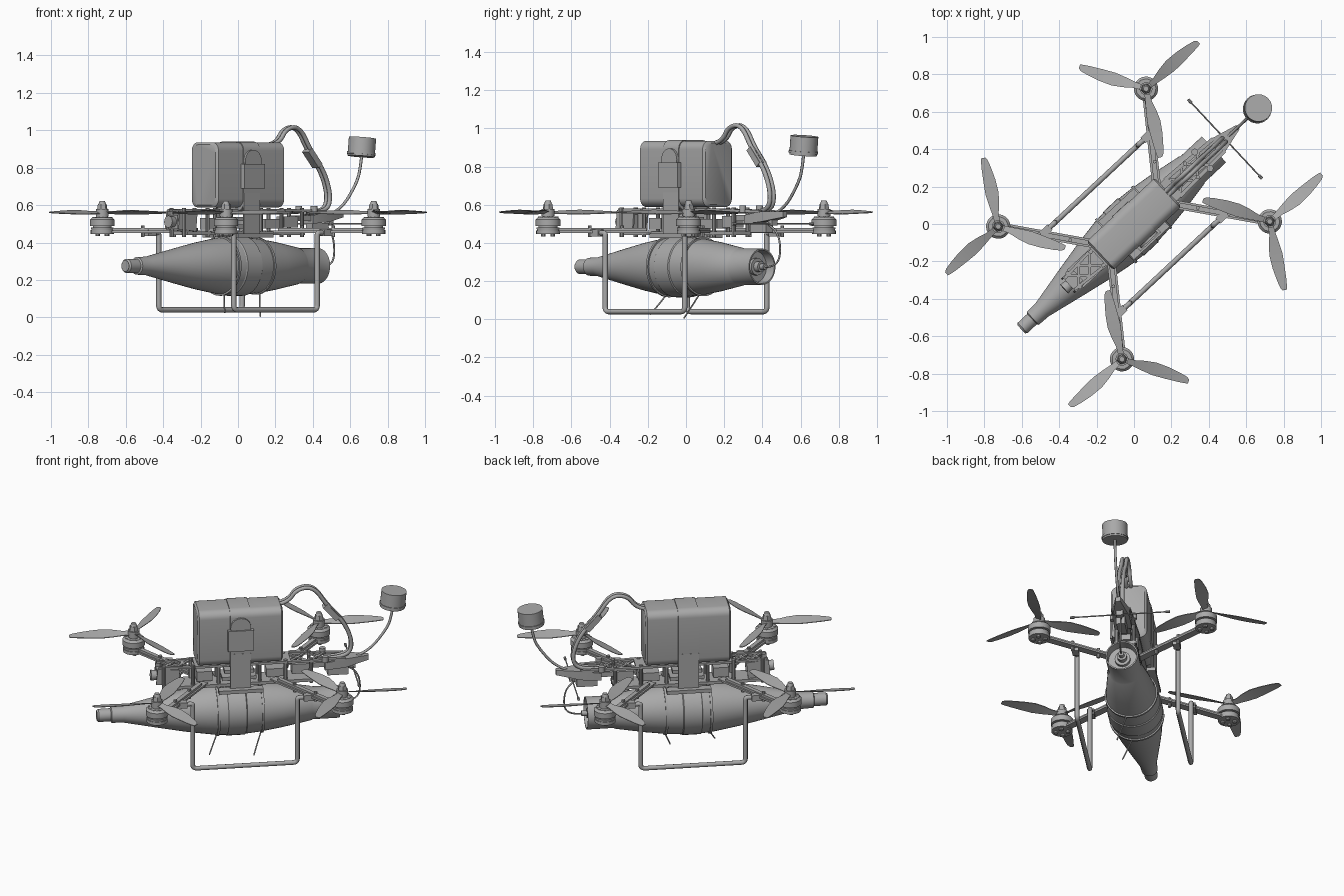
import bpy, bmesh
from math import radians, pi, cos, sin, tan
from mathutils import Vector, Matrix

cube = bpy.data.objects.get("Cube")
if cube:
    bpy.data.objects.remove(cube)

HEADING = radians(43)   # parts are built along x, then turned to the heading
Z = Vector((0, 0, 1))

grey = bpy.data.materials.new("mid_grey")
grey.use_nodes = True
grey.diffuse_color = (0.4, 0.4, 0.4, 1)
grey.node_tree.nodes["Principled BSDF"].inputs["Base Color"].default_value = (0.4, 0.4, 0.4, 1)


def add(name, data):
    ob = bpy.data.objects.new(name, data)
    data.materials.append(grey)
    ob.rotation_euler.z = HEADING
    bpy.context.collection.objects.link(ob)
    return ob


def finish(name, bm):
    bmesh.ops.recalc_face_normals(bm, faces=bm.faces)
    me = bpy.data.meshes.new(name)
    bm.to_mesh(me)
    bm.free()
    for p in me.polygons:
        p.use_smooth = True
    me.set_sharp_from_angle(angle=radians(32))
    return add(name, me)


def box(bm, centre, size, turn=0.0, tilt=0.0):
    m = (Matrix.Translation(centre) @ Matrix.Rotation(turn, 4, 'Z')
         @ Matrix.Rotation(tilt, 4, 'Y') @ Matrix.Diagonal((*size, 1)))
    bmesh.ops.create_cube(bm, size=1, matrix=m)


def bar(bm, a, b, width, height):
    a, b = Vector(a), Vector(b)
    d = b - a
    m = Matrix.Translation((a + b) / 2) @ d.to_track_quat('X', 'Z').to_matrix().to_4x4()
    bmesh.ops.create_cube(bm, size=1, matrix=m @ Matrix.Diagonal((d.length, width, height, 1)))


def rod(bm, a, b, r1, r2=None, sides=16):
    a, b = Vector(a), Vector(b)
    d = b - a
    m = Matrix.Translation((a + b) / 2) @ d.to_track_quat('Z', 'Y').to_matrix().to_4x4()
    bmesh.ops.create_cone(bm, cap_ends=True, segments=sides, radius1=r1,
                          radius2=r1 if r2 is None else r2, depth=d.length, matrix=m)


def loft(bm, rings, caps=True):
    loops = [[bm.verts.new(p) for p in ring] for ring in rings]
    n = len(loops[0])
    for a, b in zip(loops, loops[1:]):
        for i in range(n):
            j = (i + 1) % n
            bm.faces.new((a[i], a[j], b[j], b[i]))
    if caps:
        bm.faces.new(loops[0])
        bm.faces.new(loops[-1])


def tube(name, points, radius):
    cu = bpy.data.curves.new(name, 'CURVE')
    cu.dimensions = '3D'
    cu.bevel_depth = radius
    cu.bevel_resolution = 2
    cu.use_fill_caps = True
    sp = cu.splines.new('NURBS')
    sp.points.add(len(points) - 1)
    for q, p in zip(sp.points, points):
        q.co = (*p, 1)
    sp.order_u = 3
    sp.use_endpoint_u = True
    sp.resolution_u = 6
    return add(name, cu)


def lathe(name, profile, z, sides=40):
    bm = bmesh.new()
    loft(bm, [[(x, r * cos(2 * pi * i / sides), z + r * sin(2 * pi * i / sides))
               for i in range(sides)] for x, r in profile])
    return finish(name, bm)


def rounded(x, hy, z0, z1, rad, steps=6):
    # rounded rectangle across the heading
    pts = []
    for k, (sy, zc) in enumerate(((1, z1 - rad), (-1, z1 - rad), (-1, z0 + rad), (1, z0 + rad))):
        for i in range(steps + 1):
            a = pi / 2 * (k + i / steps)
            pts.append((x, sy * (hy - rad) + rad * cos(a), zc + rad * sin(a)))
    return pts


# Slung body: stepped nose, long cone, belly, tail cup with a recess
AXIS = 0.275
lathe("slung_body", [(-.82, .034), (-.825, .03), (-.815, .038), (-.745, .038), (-.74, .047), (-.67, .05),
                     (-.45, .096), (-.3, .126), (-.15, .15), (-.08, .156), (-.075, .16), (.03, .16),
                     (.035, .155), (.12, .148), (.25, .13), (.42, .1), (.43, .095), (.585, .095),
                     (.585, .087), (.53, .083)], AXIS)
lathe("tail_plug", [(.52, .045), (.55, .045), (.55, .028), (.58, .028), (.58, .016), (.61, .016)], AXIS, 20)

# Ties around the slung body, with loose ends hanging down
for i, (x, r) in enumerate(((-.13, .156), (.13, .15))):
    lathe(f"tie_{i}", [(x - .007, r - .01), (x - .007, r + .004), (x + .007, r + .004), (x + .007, r - .01)], AXIS)
    tube(f"tie_end_{i}", [(x, -.03, AXIS - r), (x - .02, -.05, .08), (x - .05, -.09, .005 + .02 * (1 - i))], .004)

# Battery with rounded long edges
bm = bmesh.new()
loft(bm, [rounded(x, .105 - d, .588 + d, .935 - d, .045)
          for x, d in ((-.25, .012), (-.24, 0), (.24, 0), (.25, .012))])
finish("battery", bm)

# Strap around the battery and down to the frame
bm = bmesh.new()
loft(bm, [rounded(x, .109, .57, .939, .047) for x in (-.06, .06)])
for s in (-1, 1):
    box(bm, (0, s * .106, .55), (.12, .008, .23))
finish("battery_strap", bm)
bm = bmesh.new()
box(bm, (0, -.117, .755), (.15, .026, .13))
rod(bm, (0, -.105, .835), (0, -.122, .835), .06, sides=24)
finish("strap_buckle", bm)

# Frame plates, standoffs and trusses
bm = bmesh.new()
box(bm, (0, 0, .45), (.86, .13, .018))
box(bm, (.02, 0, .573), (.56, .13, .014))
for s in (-1, 1):
    box(bm, (0, s * .115, .437), (.26, .05, .022))
    bar(bm, (-.28, s * .055, .573), (-.47, s * .04, .573), .016, .014)
    bar(bm, (.28, s * .06, .573), (.62, s * .045, .565), .02, .014)
    for x0 in (-.45, -.37, .3, .42):
        bar(bm, (x0, s * .045, .57), (x0 + .09, -s * .045, .57), .014, .01)
    for x in (-.44, -.27, -.12, .12, .27, .42):
        rod(bm, (x, s * .05, .43), (x, s * .05, .585), .011, sides=10)
finish("frame", bm)

# Electronics between the plates
bm = bmesh.new()
for x, z, l, w, h in ((0, .485, .2, .11, .02), (0, .525, .17, .1, .022), (-.2, .5, .09, .07, .06),
                      (.22, .5, .12, .08, .05), (.36, .51, .1, .06, .06), (.48, .53, .14, .07, .03)):
    box(bm, (x, 0, z), (l, w, h))
finish("electronics", bm)

# Front camera between cheek plates
bm = bmesh.new()
box(bm, (-.44, 0, .51), (.07, .07, .075))
rod(bm, (-.47, 0, .51), (-.51, 0, .512), .028, .032, 20)
for s in (-1, 1):
    box(bm, (-.415, s * .048, .515), (.13, .01, .1), tilt=.1)
finish("camera", bm)

# Rear mount, tapering to the mast
bm = bmesh.new()
loft(bm, [[(x, -w, b), (x, w, b), (x, w, t), (x, -w, t)]
          for x, w, b, t in ((.5, .05, .5, .545), (.62, .05, .51, .565), (.76, .014, .535, .565))])
box(bm, (.58, 0, .48), (.12, .05, .05))
rod(bm, (.5, .06, .56), (.5, .06, .595), .018)
rod(bm, (.5, -.06, .56), (.5, -.06, .595), .018)
finish("rear_mount", bm)

# Mast with a tilted round antenna
tube("mast", [(.66, 0, .55), (.75, 0, .57), (.87, 0, .72), (.895, 0, .8), (.905, 0, .87)], .008)
bm = bmesh.new()
top = Vector((.1, 0, 1)).normalized()
low = Vector((.9, 0, .86))
rod(bm, low, low + top * .1, .073, sides=32)
rod(bm, low + top * .01, low + top * .022, .077, sides=32)
finish("round_antenna", bm)

# Cross whisker antenna
bm = bmesh.new()
rod(bm, (.666, -.285, .5), (.666, .285, .5), .004, sides=8)
for s in (-1, 1):
    rod(bm, (.666, s * .265, .5), (.666, s * .29, .5), .008, sides=8)
box(bm, (.666, 0, .505), (.03, .04, .03))
finish("whisker_antenna", bm)

# Power leads and connector, and the lead to the tail plug
for s in (-1, 1):
    y = s * .013
    tube("power_lead", [(.22, y, .92), (.29, y, .93), (.34, y, 1.01), (.44, y, 1.02), (.52, y, .89),
                        (.62, y, .78), (.67, y, .64), (.63, y, .56), (.5, y, .56)], .012)
bm = bmesh.new()
bar(bm, (.505, 0, .895), (.58, 0, .81), .052, .034)
finish("lead_connector", bm)
tube("tail_lead", [(.62, 0, .5), (.7, .01, .47), (.72, .01, .32), (.66, 0, .27), (.6, 0, AXIS)], .005)


def rotor(name, x, y, start, spin):
    bm = bmesh.new()
    stations = ((.02, .014, -.014), (.07, .017, -.018), (.12, .03, -.025), (.18, .04, -.031),
                (.25, .037, -.028), (.32, .027, -.023), (.36, .018, -.018), (.375, .008, -.014))
    for k in range(3):
        turn = Matrix.Translation((x, y, .56)) @ Matrix.Rotation(radians(start + 120 * k), 4, 'Z')
        rings = []
        for r, lead, trail in stations:
            slope = tan(radians(24 - 40 * r)) * spin
            rings.append([turn @ Vector((r, w * spin, w * slope * spin + h))
                          for w, h in ((lead, -.002), (lead, .002), (trail, .002), (trail, -.002))])
        loft(bm, rings)
    rod(bm, (x, y, .54), (x, y, .578), .034, sides=20)
    rod(bm, (x, y, .578), (x, y, .605), .028, .024, 6)
    rod(bm, (x, y, .605), (x, y, .622), .02, .014)
    finish(name, bm)


def motor(name, x, y):
    bm = bmesh.new()
    for z0, z1, r1, r2 in ((.463, .48, .058, .06), (.48, .488, .05, .05), (.488, .522, .065, .065),
                           (.522, .535, .065, .052), (.535, .545, .03, .03)):
        rod(bm, (x, y, z0), (x, y, z1), r1, r2, 28)
    for k in range(9):
        a = 2 * pi * k / 9
        rod(bm, (x + .046 * cos(a), y + .046 * sin(a), .52), (x + .046 * cos(a), y + .046 * sin(a), .537), .008, sides=8)
    finish(name, bm)


# Arms, motors and rotors at the four corners
for sx, front in ((1, "rear"), (-1, "front")):
    for sy, side in ((1, "left"), (-1, "right")):
        x, y = sx * .54, sy * .485
        bm = bmesh.new()
        bar(bm, (sx * .2, sy * .03, .458), (x, y, .458), .046, .012)
        bar(bm, (sx * .23, sy * .07, .47), (x, y, .47), .026, .016)
        rod(bm, (x, y, .446), (x, y, .466), .062, sides=24)
        for k in range(4):
            px, py = x + .035 * cos(k * pi / 2), y + .035 * sin(k * pi / 2)
            rod(bm, (px, py, .434), (px, py, .45), .012, sides=10)
        for t in (.2, .55):
            p = Vector((sx * .25, sy * .09, .43)).lerp(Vector((x, y, .43)), t)
            rod(bm, p, p + Z * .06, .01, sides=8)
        finish(f"{front}_{side}_arm", bm)
        motor(f"{front}_{side}_motor", x, y)
        rotor(f"{front}_{side}_rotor", x, y, -1 if sx > 0 else 59, sx * sy)

# Landing skids: bent tubes clamped under the arms
for sy, side in ((1, "left"), (-1, "right")):
    y = sy * .294
    half = [(.39, y, .452), (.33, y, .452), (.305, y, .452), (.305, y, .42),
            (.305, y, .09), (.305, y, .04), (.255, y, .04)]
    tube(f"{side}_skid", half + [(-px, py, pz) for px, py, pz in reversed(half)], .014)
    bm = bmesh.new()
    for sx in (-1, 1):
        box(bm, (sx * .37, y, .452), (.06, .04, .036))
    finish(f"{side}_skid_clamps", bm)
